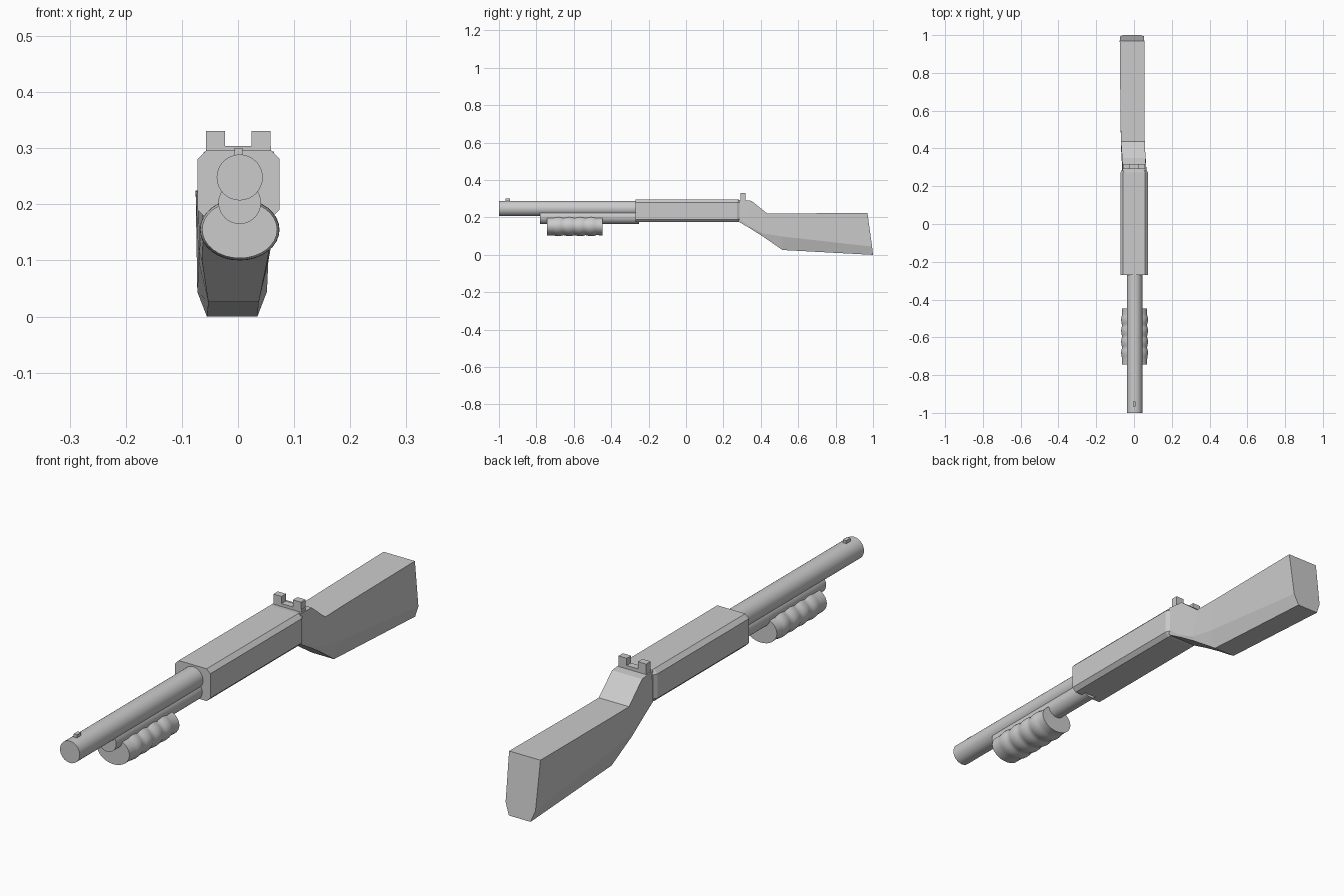
import bpy, bmesh, math

if "Cube" in bpy.data.objects:
    bpy.data.objects.remove(bpy.data.objects["Cube"])

CX = 0.003  # centre line of the barrel assembly


def loft(name, rings, smooth=False):
    """Skin closed rings of points and cap both ends."""
    bm = bmesh.new()
    vs = [[bm.verts.new(p) for p in ring] for ring in rings]
    n = len(vs[0])
    for a, b in zip(vs, vs[1:]):
        for i in range(n):
            j = (i + 1) % n
            bm.faces.new((a[i], a[j], b[j], b[i]))
    bm.faces.new(vs[0])
    bm.faces.new(vs[-1])
    bmesh.ops.recalc_face_normals(bm, faces=bm.faces)
    me = bpy.data.meshes.new(name)
    bm.to_mesh(me)
    bm.free()
    ob = bpy.data.objects.new(name, me)
    bpy.context.collection.objects.link(ob)
    if smooth:
        bpy.ops.object.select_all(action='DESELECT')
        ob.select_set(True)
        bpy.context.view_layer.objects.active = ob
        bpy.ops.object.shade_smooth_by_angle(angle=math.radians(40))
    return ob


def turned(name, z, profile, n=32):
    """Round part along y; profile holds (y, x radius, z radius)."""
    angles = [2 * math.pi * i / n for i in range(n)]
    return loft(name, [[(CX + rx * math.cos(a), y, z + rz * math.sin(a)) for a in angles]
                       for y, rx, rz in profile], True)


def box(name, x0, x1, y0, y1, z0, z1):
    return loft(name, [[(x0, y, z0), (x1, y, z0), (x1, y, z1), (x0, y, z1)] for y in (y0, y1)])


# Barrel and magazine tube
turned("barrel", 0.248, [(-1.0, 0.041, 0.041), (-0.25, 0.041, 0.041)])
turned("magazine_tube", 0.203, [(-0.78, 0.038, 0.038), (-0.25, 0.038, 0.038)])

# Ribbed oval pump grip: plain ends with four rounded ribs between
grip = [(-0.743, 0.067, 0.051), (-0.712, 0.067, 0.051)]
for rib in range(4):
    for k in range(1, 7):
        bulge = 0.0055 * math.sin(math.pi * k / 6) - 0.0015
        grip.append((-0.712 + 0.0585 * (rib + k / 6), 0.067 + bulge, 0.051 + bulge))
grip.append((-0.447, 0.067, 0.051))
turned("pump_grip", 0.155, grip)

# Receiver: chamfered box, slightly tapered at the rear


def octagon(y, w, z0, z1, c):
    side = [(w - c, z0), (w, z0 + c), (w, z1 - c), (w - c, z1)]
    return [(CX + x - 0.002, y, z) for x, z in side] + \
           [(CX - x - 0.002, y, z) for x, z in reversed(side)]


loft("receiver", [octagon(-0.27, 0.073, 0.175, 0.296, 0.015),
                  octagon(0.272, 0.073, 0.175, 0.296, 0.015),
                  octagon(0.287, 0.065, 0.178, 0.294, 0.013)])

# Stock: each section is centre x, then (y, z, half width) for top, middle, bottom
sections = [
    (0.002, (0.28, 0.294, 0.062), (0.28, 0.20, 0.064), (0.28, 0.178, 0.062)),
    (-0.001, (0.35, 0.289, 0.062), (0.335, 0.155, 0.064), (0.34, 0.143, 0.061)),
    (-0.006, (0.436, 0.22, 0.063), (0.41, 0.115, 0.063), (0.41, 0.099, 0.058)),
    (-0.008, (0.54, 0.221, 0.063), (0.515, 0.098, 0.062), (0.516, 0.026, 0.045)),
    (-0.0105, (0.97, 0.225, 0.065), (0.995, 0.044, 0.062), (1.0, 0.0, 0.045)),
]
loft("stock", [[(cx + w, y, z) for y, z, w in levels] +
               [(cx - w, y, z) for y, z, w in reversed(levels)]
               for cx, *levels in sections])

# Sights
box("front_sight", -0.006, 0.008, -0.965, -0.94, 0.28, 0.30)
box("rear_sight_base", -0.057, 0.059, 0.291, 0.317, 0.28, 0.304)
for name, x in (("left", -0.057), ("right", 0.024)):
    box("rear_sight_post_" + name, x, x + 0.034, 0.291, 0.317, 0.29, 0.331)
